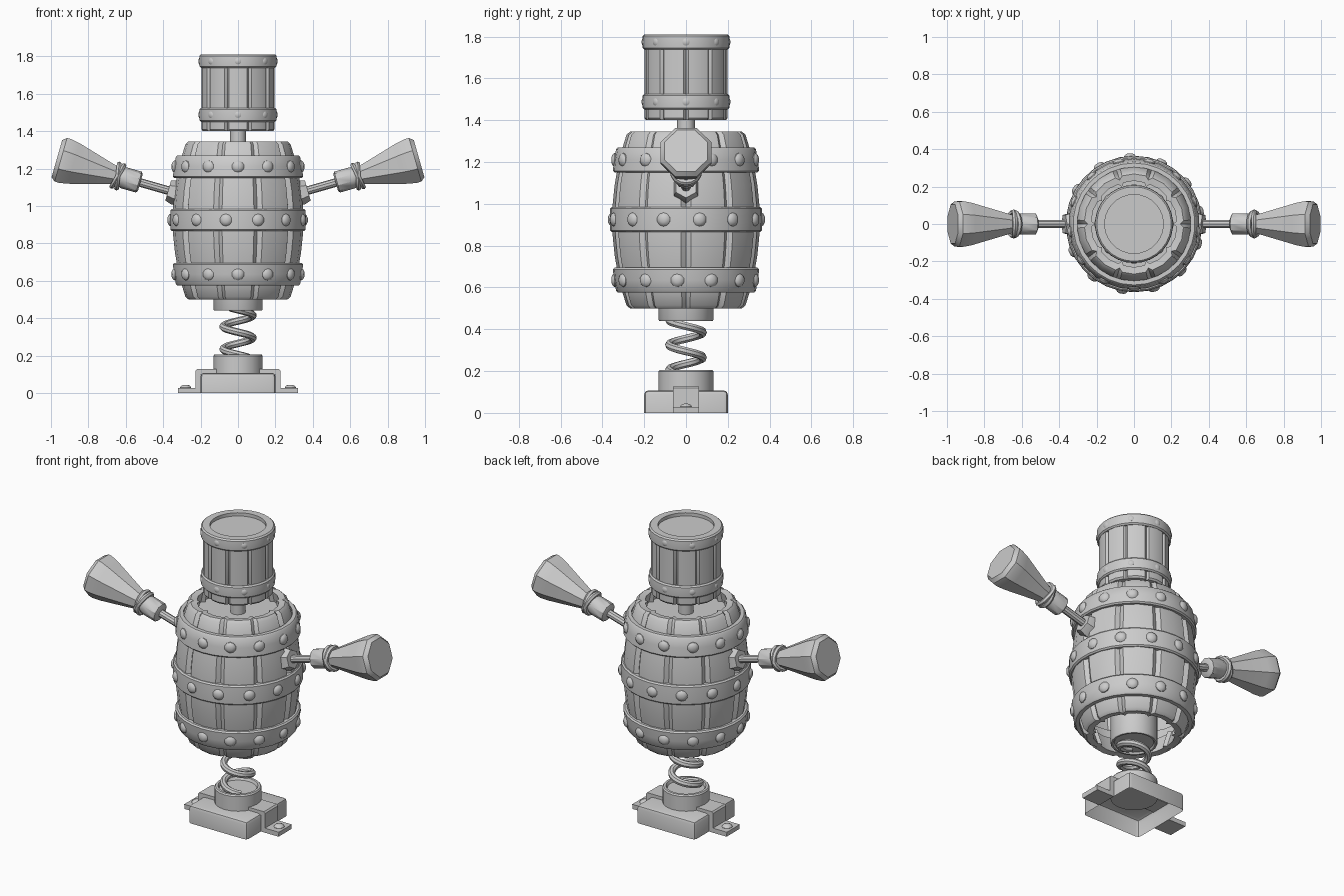
import bpy, bmesh, math
from mathutils import Matrix, Vector

if "Cube" in bpy.data.objects:
    bpy.data.objects.remove(bpy.data.objects["Cube"])

grey = bpy.data.materials.new("plain_grey")
grey.diffuse_color = (0.6, 0.6, 0.6, 1)
grey.use_nodes = True
grey.node_tree.nodes["Principled BSDF"].inputs["Base Color"].default_value = grey.diffuse_color


def finish(name, bm, weld=True):
    if weld:
        bmesh.ops.recalc_face_normals(bm, faces=bm.faces[:])
    me = bpy.data.meshes.new(name)
    bm.to_mesh(me)
    bm.free()
    me.materials.append(grey)
    ob = bpy.data.objects.new(name, me)
    bpy.context.collection.objects.link(ob)
    return ob


def circle(n, phase=0.0):
    return [(phase + 2 * math.pi * i / n, 0.0) for i in range(n)]


def staves(n, groove, edge):
    """Cross-section of n barrel staves, one centred on the front."""
    pts, half = [], math.pi / n
    for i in range(n):
        c = -math.pi / 2 + 2 * half * i
        pts += [(c - half, -groove), (c - half * edge, 0), (c, 0.003), (c + half * edge, 0)]
    return pts


def lathe(bm, profile, section, loop=False, caps=(False, False), mat=Matrix()):
    """Turn (r, z) points around z; each section entry is (angle, radius offset)."""
    rings = [[bm.verts.new(mat @ Vector(((r + d) * math.cos(a), (r + d) * math.sin(a), z)))
              for a, d in section] for r, z in profile]
    pairs = list(zip(rings, rings[1:])) + ([(rings[-1], rings[0])] if loop else [])
    n = len(section)
    for lo, hi in pairs:
        for i in range(n):
            j = (i + 1) % n
            bm.faces.new((lo[i], lo[j], hi[j], hi[i]))
    if caps[0]:
        bm.faces.new(rings[0][::-1])
    if caps[1]:
        bm.faces.new(rings[-1])


def turned(name, profile, section, **kw):
    bm = bmesh.new()
    lathe(bm, profile, section, **kw)
    return finish(name, bm)


def hoop(name, r0, r1, z0, z1, thick, rivets, rr, out, phase, n=30):
    """Metal band with a ring of domed rivets."""
    b = 0.008
    bm = bmesh.new()
    lathe(bm, [(r0 - thick, z0), (r0 - b, z0), (r0, z0 + b), ((r0 + r1) / 2 + 0.002, (z0 + z1) / 2),
               (r1, z1 - b), (r1 - b, z1), (r1 - thick, z1)], circle(n, -math.pi / 2), loop=True)
    for i in range(rivets):
        a = phase - math.pi / 2 + 2 * math.pi * i / rivets
        m = (Matrix.Rotation(a, 4, 'Z') @ Matrix.Translation(((r0 + r1) / 2 - 0.003, 0, (z0 + z1) / 2))
             @ Matrix.Rotation(math.pi / 2, 4, 'Y'))
        lathe(bm, [(rr, -0.005), (rr, 0.003), (rr * 0.8, out * 0.65), (rr * 0.4, out)],
              circle(10), caps=(False, True), mat=m)
    return finish(name, bm)


# barrel body: bulging staves with open bottom and short inner lips
def bulge(z):
    u = (z - 0.922) / 0.422
    return 0.277 + 0.073 * (1 - u * u)


outer = [(bulge(z), z) for z in (0.515, 0.58, 0.66, 0.75, 0.84, 0.922, 1.0, 1.09, 1.18, 1.26, 1.33)]
turned("barrel_body", [(0.262, 0.61), (0.228, 0.505), (0.265, 0.5)] + outer
       + [(0.265, 1.345), (0.228, 1.34), (0.245, 1.255)], staves(10, 0.018, 0.78))
turned("barrel_lid", [(0.255, 1.25), (0.255, 1.275)], circle(30), caps=(True, True))
for name, r0, r1, z0, z1, ph in (("lower_hoop", 0.334, 0.35, 0.575, 0.695, 0),
                                 ("middle_hoop", 0.363, 0.363, 0.865, 0.985, -0.18),
                                 ("upper_hoop", 0.35, 0.334, 1.15, 1.27, 0)):
    hoop(name, r0, r1, z0, z1, 0.03, 13, 0.033, 0.018, ph)

# neck and small barrel head
turned("neck", [(0.043, 1.26), (0.043, 1.46)], circle(12))
turned("head_barrel", [(0.155, 1.45), (0.155, 1.4), (0.188, 1.4), (0.196, 1.41), (0.196, 1.79)],
       staves(10, 0.012, 0.8))
turned("head_bottom", [(0.16, 1.43), (0.16, 1.445)], circle(24), caps=(True, True))
turned("head_lid", [(0.165, 1.77), (0.165, 1.79)], circle(30), caps=(True, True))
hoop("head_lower_hoop", 0.207, 0.207, 1.45, 1.525, 0.025, 8, 0.018, 0.008, 0)
hoop("head_upper_hoop", 0.207, 0.207, 1.738, 1.81, 0.05, 8, 0.018, 0.008, 0)

# arms: shoulder socket, rod, sleeve, crossed rings and club hand
for side, word in ((1, "right"), (-1, "left")):
    M = Matrix.Translation((0.33 * side, 0, 1.07)) @ Matrix.Rotation(math.radians(74) * side, 4, 'Y')
    octagon, flat = circle(8, math.pi / 8), circle(6, 0)
    turned(word + "_shoulder", [(0.066, -0.03), (0.066, 0.012), (0.056, 0.045), (0.03, 0.045)], flat,
           caps=(True, True), mat=M)
    turned(word + "_arm_rod", [(0.023, 0), (0.023, 0.25)], circle(10), mat=M)
    turned(word + "_sleeve", [(0.045, 0.2), (0.058, 0.208), (0.058, 0.29), (0.05, 0.32)], circle(10),
           caps=(True, True), mat=M)
    turned(word + "_club", [(0.052, 0.29), (0.056, 0.35), (0.122, 0.57), (0.132, 0.62), (0.131, 0.642), (0.112, 0.664)],
           octagon, caps=(True, True), mat=M)
    bm = bmesh.new()
    for tilt in (-10, 14):
        T = M @ Matrix.Translation((0, 0, 0.325)) @ Matrix.Rotation(math.radians(tilt), 4, 'Y')
        ring = [(0.064 + 0.014 * math.cos(k * math.pi / 3), 0.014 * math.sin(k * math.pi / 3)) for k in range(6)]
        lathe(bm, ring, circle(16), loop=True, mat=T)
    finish(word + "_wrist_rings", bm)

# spring and its two seats
turned("upper_spring_seat", [(0.11, 0.45), (0.118, 0.44), (0.128, 0.44), (0.132, 0.448), (0.132, 0.62)],
       circle(20), caps=(True, True))
turned("lower_spring_seat", [(0.132, 0.09), (0.132, 0.198), (0.126, 0.206), (0.112, 0.206), (0.105, 0.19)],
       circle(20), caps=(True, True))
cu = bpy.data.curves.new("spring", 'CURVE')
cu.dimensions, cu.bevel_depth, cu.bevel_resolution, cu.use_fill_caps = '3D', 0.02, 2, True
sp = cu.splines.new('POLY')
steps = 60
sp.points.add(steps)
for i, p in enumerate(sp.points):
    z = 0.19 + 0.265 * i / steps
    a = math.pi - 2 * math.pi * (z - 0.235) / 0.12
    p.co = (0.08 * math.cos(a), 0.08 * math.sin(a), z, 1)
cu.materials.append(grey)
spring = bpy.data.objects.new("spring", cu)
bpy.context.collection.objects.link(spring)
bpy.context.view_layer.objects.active = spring
spring.select_set(True)
bpy.ops.object.convert(target='MESH')

# base block, bevelled and open underneath
bm = bmesh.new()
bmesh.ops.create_cube(bm, size=1, matrix=Matrix.Translation((0, 0, 0.054)) @ Matrix.Diagonal((0.4, 0.4, 0.108, 1)))
edges = [e for e in bm.edges if max(v.co.z for v in e.verts) > 0.05]
bmesh.ops.bevel(bm, geom=edges, offset=0.02, segments=2, profile=0.5, affect='EDGES')
bmesh.ops.delete(bm, geom=[f for f in bm.faces if f.calc_center_median().z < 0.001], context='FACES')
finish("base_block", bm)

# strap over the base with feet on both sides
half = [(0.2, 0.1), (0.2, 0), (0.32, 0), (0.322, 0.028), (0.228, 0.028), (0.228, 0.118), (0.22, 0.127)]
outline = half + [(-x, z) for x, z in reversed(half)]
bm = bmesh.new()
face = bm.faces.new([bm.verts.new((x, -0.063, z)) for x, z in outline])
ext = bmesh.ops.extrude_face_region(bm, geom=[face])
for v in ext["geom"]:
    if isinstance(v, bmesh.types.BMVert):
        v.co.y = 0.063
finish("base_strap", bm)
bm = bmesh.new()
for x in (-0.28, 0.28):
    lathe(bm, [(0.03, 0.02), (0.03, 0.03), (0.022, 0.04), (0.01, 0.044)], circle(10), caps=(False, True),
          mat=Matrix.Translation((x, 0, 0)))
finish("strap_screws", bm)

# smooth shading with sharp edges kept
for ob in bpy.context.collection.objects:
    ob.select_set(True)
bpy.ops.object.shade_smooth_by_angle(angle=math.radians(35))
